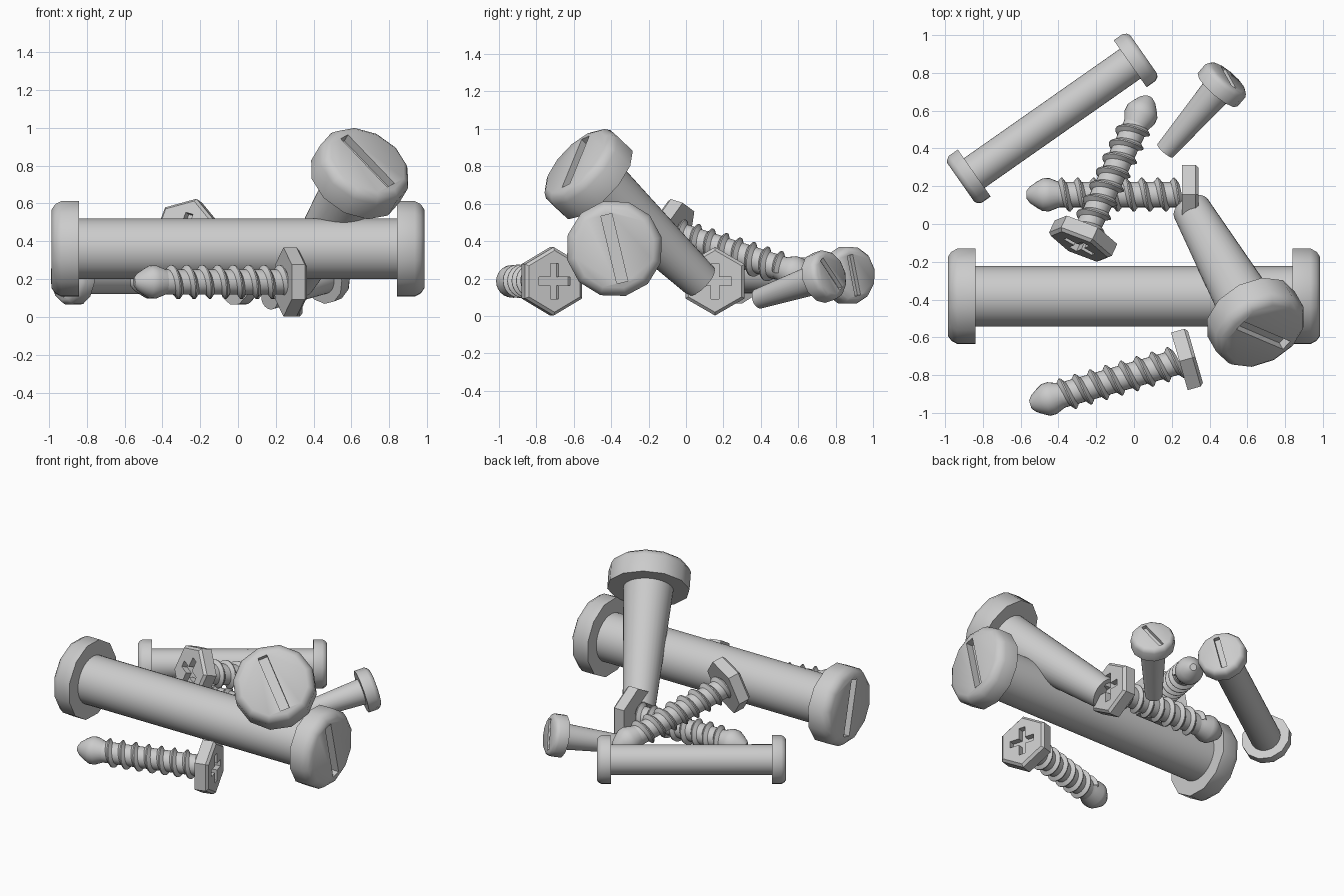
import bpy, bmesh
from math import sin, cos, pi, radians
from mathutils import Matrix, Vector

if "Cube" in bpy.data.objects:
    bpy.data.objects.remove(bpy.data.objects["Cube"])


def obj_from(bm, name):
    bmesh.ops.recalc_face_normals(bm, faces=bm.faces)
    me = bpy.data.meshes.new(name)
    bm.to_mesh(me)
    bm.free()
    ob = bpy.data.objects.new(name, me)
    bpy.context.collection.objects.link(ob)
    return ob


def lathe(profile, n, name):
    """Revolve (radius, z) points round z; the first corner lies on +y."""
    bm = bmesh.new()
    rings = [[bm.verts.new((r * cos(pi / 2 + 2 * pi * i / n),
                            r * sin(pi / 2 + 2 * pi * i / n), z)) for i in range(n)]
             for r, z in profile]
    for a, b in zip(rings, rings[1:]):
        for i in range(n):
            j = (i + 1) % n
            bm.faces.new((a[i], a[j], b[j], b[i]))
    bm.faces.new(rings[0])
    bm.faces.new(rings[-1])
    return obj_from(bm, name)


def cut_box(ob, size, z):
    """Subtract a box centred at height z."""
    bm = bmesh.new()
    bmesh.ops.create_cube(bm, size=1, matrix=Matrix.Translation((0, 0, z)) @ Matrix.Diagonal((*size, 1)))
    cutter = obj_from(bm, "recess_cutter")
    cutter.hide_render = True
    mod = ob.modifiers.new("recess", 'BOOLEAN')
    mod.operation, mod.object, mod.solver = 'DIFFERENCE', cutter, 'EXACT'
    bpy.context.view_layer.objects.active = ob
    bpy.ops.object.modifier_apply(modifier=mod.name)
    bpy.data.objects.remove(cutter)


def combine(parts, mirror=None):
    """Merge part meshes into one; mirror is also added flipped in z."""
    bm = bmesh.new()
    if mirror:
        bm.from_mesh(mirror.data)
        bmesh.ops.scale(bm, vec=(1, 1, -1), verts=bm.verts)
        bmesh.ops.reverse_faces(bm, faces=bm.faces)
    for p in parts:
        bm.from_mesh(p.data)
    me = bpy.data.meshes.new("fastener")
    bm.to_mesh(me)
    bm.free()
    for p in parts:
        bpy.data.objects.remove(p)
    return me


def place(me, name, loc, axis, up, scale=1):
    """Local z follows axis, local y follows up."""
    z = Vector(axis).normalized()
    y = Vector(up)
    y = (y - z * y.dot(z)).normalized()
    x = y.cross(z)
    rot = Matrix((x, y, z)).transposed().to_4x4()
    ob = bpy.data.objects.new(name, me.copy())
    bpy.context.collection.objects.link(ob)
    ob.matrix_world = Matrix.Translation(loc) @ rot @ Matrix.Scale(scale, 4)
    bpy.ops.object.select_all(action='DESELECT')
    ob.select_set(True)
    bpy.context.view_layer.objects.active = ob
    bpy.ops.object.shade_smooth_by_angle(angle=radians(38))


def slotted_head(top, depth):
    ob = lathe([(0.215, top), (0.242, top - 0.018), (0.26, top - 0.05), (0.26, top - depth)],
               12, "slotted_head")
    cut_box(ob, (0.06, 0.37, 0.1), top)
    return ob


def double_rivet():
    head = slotted_head(0.985, 0.145)
    shaft = lathe([(0.16, -0.86), (0.16, 0.86)], 32, "shaft")
    return combine([head, shaft], mirror=head)


def tapered_pin():
    head = slotted_head(0, 0.17)
    shaft = lathe([(0.158, -0.15), (0.102, -1.0)], 32, "shaft")
    return combine([head, shaft])


def thread(z0, z1, pitch, n=24):
    """Helical ridge swept round z, with pointed crests."""
    prof = [(0.067, 0), (0.067, 0.5), (0.09, 0.72), (0.09, 0.8), (0.067, 1)]
    bm = bmesh.new()
    rows = []
    for i in range(int((z1 - z0) / pitch * n) + 1):
        a = 2 * pi * i / n
        rows.append([bm.verts.new((r * cos(a), r * sin(a), z0 + pitch * (i / n + t))) for r, t in prof])
    for a, b in zip(rows, rows[1:]):
        for k in range(len(prof) - 1):
            bm.faces.new((a[k], b[k], b[k + 1], a[k + 1]))
    bmesh.ops.remove_doubles(bm, verts=bm.verts, dist=1e-5)
    return obj_from(bm, "thread")


def hex_screw():
    head = lathe([(0.165, 0), (0.183, -0.016), (0.183, -0.088)], 6, "hex_head")
    cut_box(head, (0.045, 0.19, 0.08), 0)
    cut_box(head, (0.175, 0.045, 0.08), 0)
    tip = lathe([(0.022, -0.91), (0.045, -0.892), (0.07, -0.855), (0.087, -0.825),
                 (0.088, -0.79), (0.066, -0.735), (0.06, -0.70)], 24, "tip")
    return combine([head, thread(-0.79, -0.13, 0.085), tip])


# Double-headed rivets
rivet = double_rivet()
place(rivet, "large_rivet", (0, -0.383, 0.36), (1, 0, 0), (0, -0.23, 0.97))
place(rivet, "small_rivet", (-0.433, 0.559, 0.217), (0.826, 0.579, 0), (0.13, -0.19, 0.97), 0.6)

# Tapered slotted pins
pin = tapered_pin()
place(pin, "large_tapered_pin", (0.685, -0.59, 0.825), (0.382, -0.67, 0.64), (0.28, -0.14, -0.25))
place(pin, "small_tapered_pin", (0.5, 0.777, 0.225), (0.34, 0.395, 0.135), (-0.07, 0.1, -0.17), 0.53)

# Hex-head screws with cross recess
screw = hex_screw()
place(screw, "front_screw", (0.325, -0.703, 0.185), (0.96, 0.277, 0), (0, 0, 1))
place(screw, "middle_screw", (0.342, 0.155, 0.185), (1, 0, 0), (0, 0, 1))
place(screw, "leaning_screw", (-0.29, -0.12, 0.46), (-0.356, -0.763, 0.25), (0.35, 0.14, 0.93))
